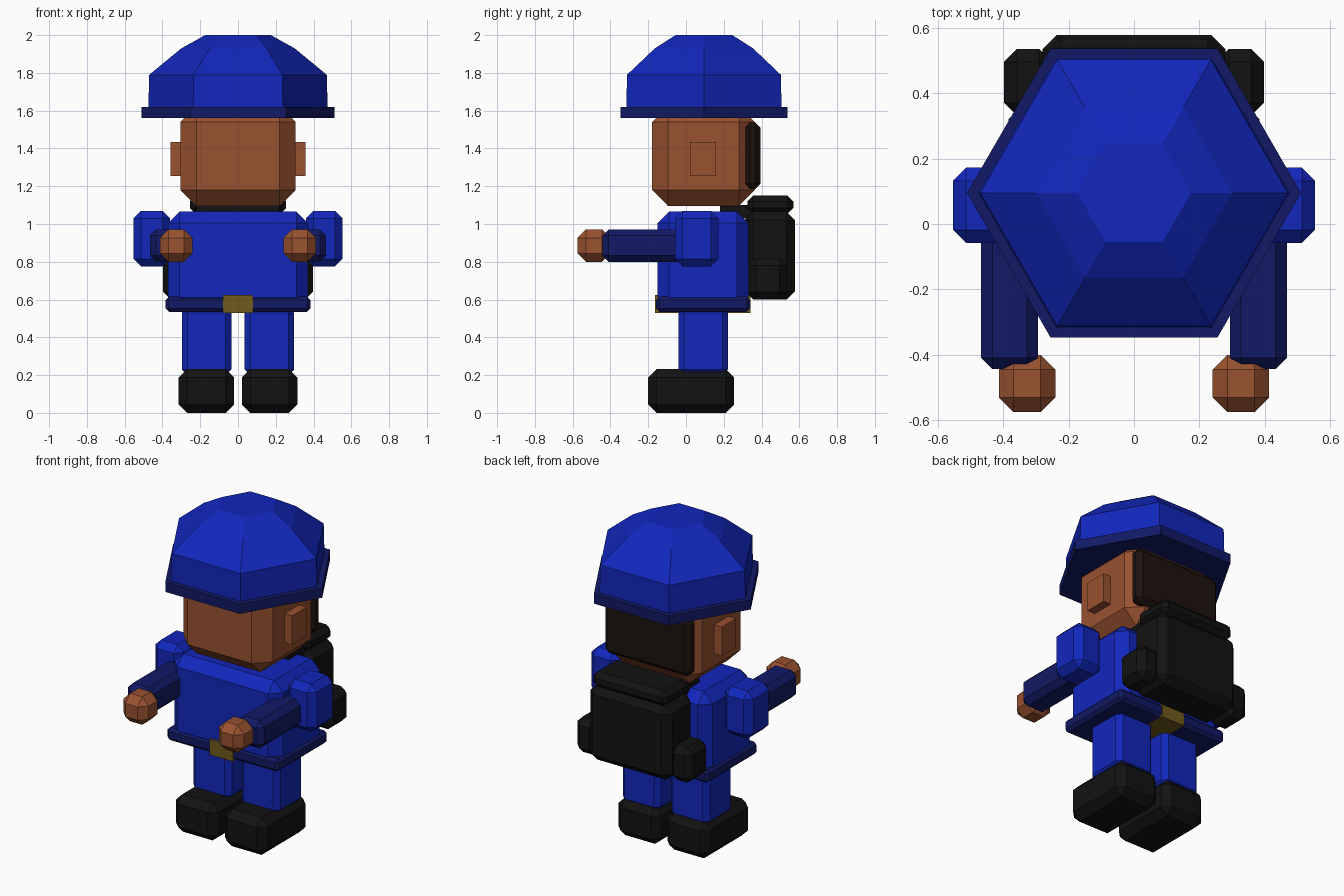
import bpy, bmesh, math
from mathutils import Vector

if "Cube" in bpy.data.objects:
    bpy.data.objects.remove(bpy.data.objects["Cube"])


def material(name, rgb):
    m = bpy.data.materials.new(name)
    m.diffuse_color = (*rgb, 1)
    m.use_nodes = True
    m.node_tree.nodes["Principled BSDF"].inputs["Base Color"].default_value = m.diffuse_color
    return m


BLUE = material("blue", (0.006, 0.02, 0.5))
NAVY = material("navy", (0.006, 0.01, 0.13))
SKIN = material("skin", (0.32, 0.085, 0.03))
BLACK = material("black", (0.006, 0.006, 0.006))
HAIR = material("hair", (0.012, 0.006, 0.004))
GOLD = material("gold", (0.16, 0.1, 0.012))


def finish(bm, name, mat):
    bmesh.ops.recalc_face_normals(bm, faces=bm.faces)
    mesh = bpy.data.meshes.new(name)
    bm.to_mesh(mesh)
    bm.free()
    mesh.materials.append(mat)
    ob = bpy.data.objects.new(name, mesh)
    bpy.context.collection.objects.link(ob)
    return ob


def box(name, x, y, z, mat, bevel=0.0):
    """Chamfered box from its x, y and z ranges."""
    bm = bmesh.new()
    bmesh.ops.create_cube(bm, size=1)
    for v in bm.verts:
        v.co = Vector([(r[0] + r[1]) / 2 + c * (r[1] - r[0])
                       for r, c in zip((x, y, z), v.co)])
    if bevel:
        bmesh.ops.bevel(bm, geom=bm.edges[:], offset=bevel, segments=1,
                        affect='EDGES', profile=0.5)
    return finish(bm, name, mat)


def pair(name, x, y, z, mat, bevel=0.0):
    """Same box on both sides of x = 0."""
    box("left_" + name, x, y, z, mat, bevel)
    box("right_" + name, (-x[1], -x[0]), y, z, mat, bevel)


def hex_stack(name, profile, cy, mat):
    """Six-sided solid lofted through (radius, height) rings."""
    bm = bmesh.new()
    rings = [[bm.verts.new((r * math.cos(i * math.pi / 3),
                            cy + r * math.sin(i * math.pi / 3), z))
              for i in range(6)] for r, z in profile]
    for a, b in zip(rings, rings[1:]):
        for i in range(6):
            j = (i + 1) % 6
            bm.faces.new((a[i], a[j], b[j], b[i]))
    bm.faces.new(rings[0][::-1])
    bm.faces.new(rings[-1])
    return finish(bm, name, mat)


# Helmet
hex_stack("helmet_brim", [(0.51, 1.56), (0.51, 1.62)], 0.095, NAVY)
hex_stack("helmet_dome", [(0.475, 1.6), (0.47, 1.79), (0.30, 1.93), (0.174, 2.0)],
          0.095, BLUE)

# Head
box("head", (-0.305, 0.305), (-0.18, 0.365), (1.095, 1.625), SKIN, 0.085)
box("hair", (-0.295, 0.295), (0.31, 0.395), (1.185, 1.54), HAIR, 0.03)
pair("ear", (0.28, 0.357), (0.02, 0.16), (1.255, 1.435), SKIN)
box("neck", (-0.22, 0.22), (0.18, 0.35), (1.03, 1.1), BLACK)

# Torso and belt
box("torso", (-0.37, 0.37), (-0.15, 0.33), (0.55, 1.065), BLUE, 0.06)
box("belt", (-0.383, 0.383), (-0.158, 0.338), (0.535, 0.615), NAVY, 0.018)
box("buckle", (-0.08, 0.08), (-0.165, 0.342), (0.53, 0.625), GOLD)

# Arms
pair("upper_arm", (0.36, 0.553), (-0.058, 0.172), (0.775, 1.07), BLUE, 0.04)
pair("forearm", (0.293, 0.467), (-0.443, 0.0), (0.80, 0.972), NAVY, 0.034)
pair("hand", (0.24, 0.413), (-0.575, -0.4), (0.80, 0.972), SKIN, 0.045)

# Legs
pair("leg", (0.035, 0.297), (-0.04, 0.222), (0.2, 0.56), BLUE, 0.03)
pair("shoe", (0.02, 0.315), (-0.2, 0.255), (0.0, 0.232), BLACK, 0.045)

# Backpack
box("backpack", (-0.28, 0.28), (0.31, 0.578), (0.6, 1.065), BLACK, 0.045)
box("backpack_lid", (-0.255, 0.255), (0.325, 0.568), (1.055, 1.15), BLACK, 0.03)
pair("backpack_pocket", (0.25, 0.397), (0.33, 0.535), (0.6, 0.82), BLACK, 0.04)
